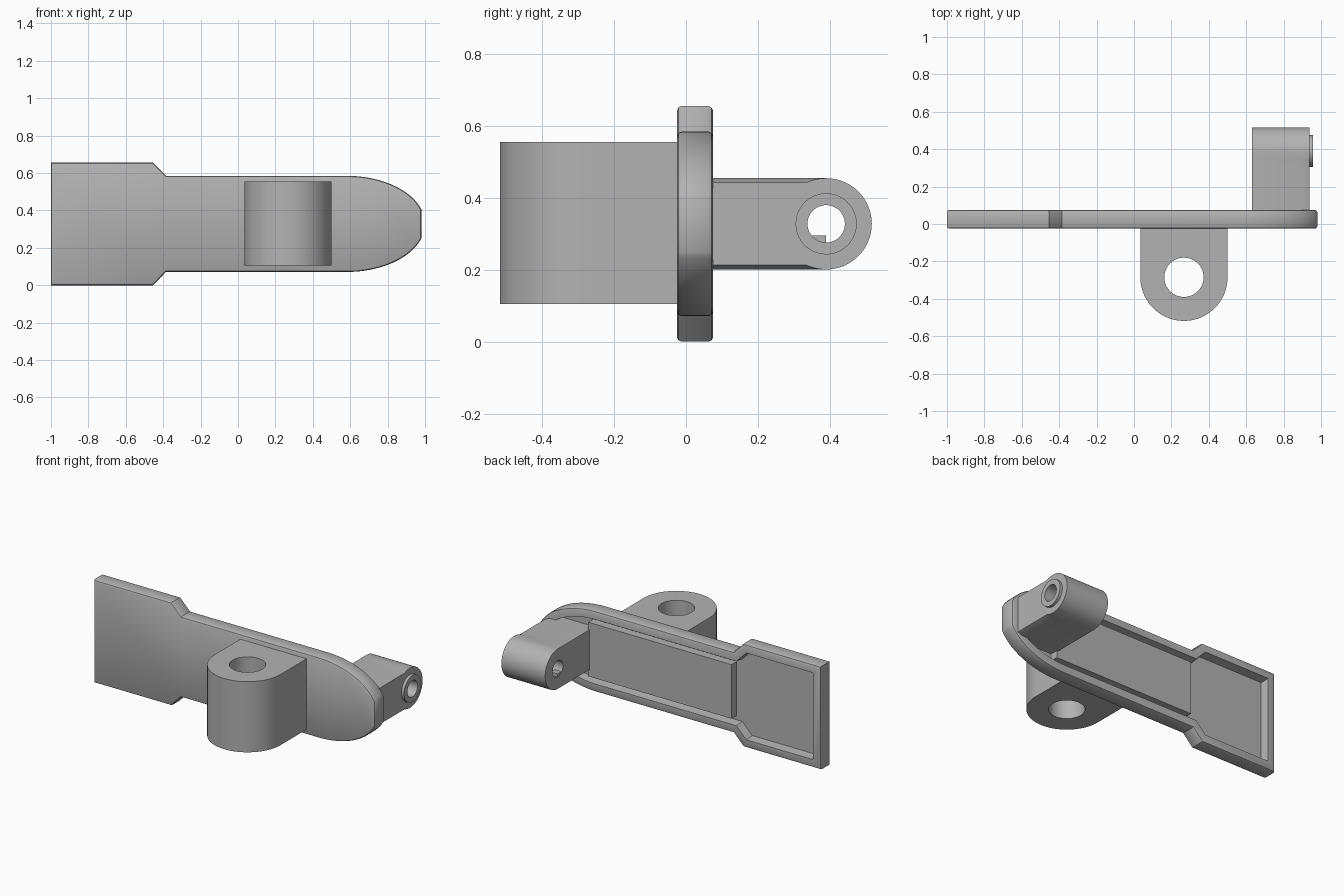
import bpy, bmesh, math
from mathutils import Vector

cube = bpy.data.objects.get("Cube")
if cube:
    bpy.data.objects.remove(cube, do_unlink=True)

GREY = (0.45, 0.45, 0.45, 1)
mat = bpy.data.materials.new("plain grey")
mat.use_nodes = True
mat.diffuse_color = GREY
mat.node_tree.nodes["Principled BSDF"].inputs["Base Color"].default_value = GREY
MID = 0.328  # height of the plate's centre line


def loft(name, loops, ring=False):
    """Skin equal-length loops; close into a ring or cap both ends."""
    bm = bmesh.new()
    rows = [[bm.verts.new(p) for p in loop] for loop in loops]
    n = len(rows[0])
    pairs = list(zip(rows, rows[1:]))
    if ring:
        pairs.append((rows[-1], rows[0]))
    else:
        bm.faces.new(rows[0])
        bm.faces.new(rows[-1])
    for a, b in pairs:
        for i in range(n):
            j = (i + 1) % n
            bm.faces.new((a[i], a[j], b[j], b[i]))
    bmesh.ops.recalc_face_normals(bm, faces=bm.faces[:])
    mesh = bpy.data.meshes.new(name)
    bm.to_mesh(mesh)
    bm.free()
    mesh.materials.append(mat)
    obj = bpy.data.objects.new(name, mesh)
    bpy.context.collection.objects.link(obj)
    bpy.ops.object.select_all(action="DESELECT")
    obj.select_set(True)
    bpy.context.view_layer.objects.active = obj
    bpy.ops.object.shade_smooth_by_angle(angle=math.radians(30))
    return obj


def box(name, x, y, z):
    loops = [[(x[0], b, c), (x[1], b, c), (x[1], b, d), (x[0], b, d)]
             for b in y for c, d in [z]]
    return loft(name, loops)


def inset(points, d):
    """Move a counter-clockwise outline inwards by d."""
    out = []
    for i, p in enumerate(points):
        e1 = (p - points[i - 1]).normalized()
        e2 = (points[(i + 1) % len(points)] - p).normalized()
        n1, n2 = Vector((-e1.y, e1.x)), Vector((-e2.y, e2.x))
        out.append(p + (n1 + n2) * d / (1 + n1.dot(n2)))
    return out


def lug_outline(radius, width, base, angles):
    """Round-ended tab: circle at the origin with a straight-sided foot."""
    pts = []
    for t in angles:
        u, v = math.cos(t), math.sin(t)
        r = radius
        if u < -1e-6:
            r = max(r, min(base / -u, width / max(abs(v), 1e-6)))
        pts.append((u * r, v * r))
    return pts


def circle(radius, angles):
    return [(radius * math.cos(t), radius * math.sin(t)) for t in angles]


def ray_angles(width=0, base=0):
    angles = [2 * math.pi * i / 72 for i in range(72)]
    if base:
        corner = math.atan2(width, -base)
        angles += [corner, 2 * math.pi - corner]
    return sorted(angles)


# Plate outline: wide tail, short taper, elliptical nose with a blunt tip
half = [Vector((-1, -0.328)), Vector((-0.455, -0.328)), Vector((-0.385, -0.257))]
start = math.acos(0.4 / 0.42)
for i in range(21):
    t = math.pi / 2 - (math.pi / 2 - start) * i / 20
    half.append(Vector((0.58 + 0.42 * math.cos(t), -0.257 * math.sin(t))))
outline = half + [Vector((p.x, -p.y)) for p in reversed(half)]

# Dished plate: rounded edges, rim and pocket on the back
levels = [(0.012, -0.025), (0.004, -0.021), (0, -0.013), (0, 0.063),
          (0.004, 0.071), (0.012, 0.075), (0.052, 0.075), (0.058, 0.018)]
loft("plate", [[(p.x, y, p.y + MID) for p in inset(outline, d)] for d, y in levels])

# Raised panel inside the pocket
box("raised_panel", (-0.37, 0.64), (0.01, 0.07), (MID - 0.172, MID + 0.172))

# Front lug with a vertical hole
rays = ray_angles(0.233, 0.265)
body, hole = lug_outline(0.233, 0.233, 0.265, rays), circle(0.105, rays)
low, high = 0.105, 0.555
loft("front_lug", [[(0.267 + v, -0.285 - u, z) for u, v in pts] for pts, z in
                   [(body, low), (body, high), (hole, high), (hole, low)]], ring=True)


# Rear arm with a barrel end, bored along x
def across(pts, x):
    return [(x, 0.39 + u, MID + v) for u, v in pts]


rays = ray_angles(0.127, 0.37)
body = lug_outline(0.127, 0.127, 0.37, rays)
eased = lug_outline(0.127, 0.115, 0.37, rays)
bore = circle(0.052, rays)
loft("rear_arm", [across(body, 0.63), across(body, 0.905), across(eased, 0.938),
                  across(bore, 0.938), across(bore, 0.63)], ring=True)

# Collar around the bore
rays = ray_angles()
rim, bore = circle(0.085, rays), circle(0.052, rays)
loft("bore_collar", [across(rim, 0.93), across(rim, 0.956),
                     across(bore, 0.956), across(bore, 0.93)], ring=True)

# Small key inside the bore
box("bore_key", (0.632, 0.68), (0.346, 0.39), (0.272, 0.295))
